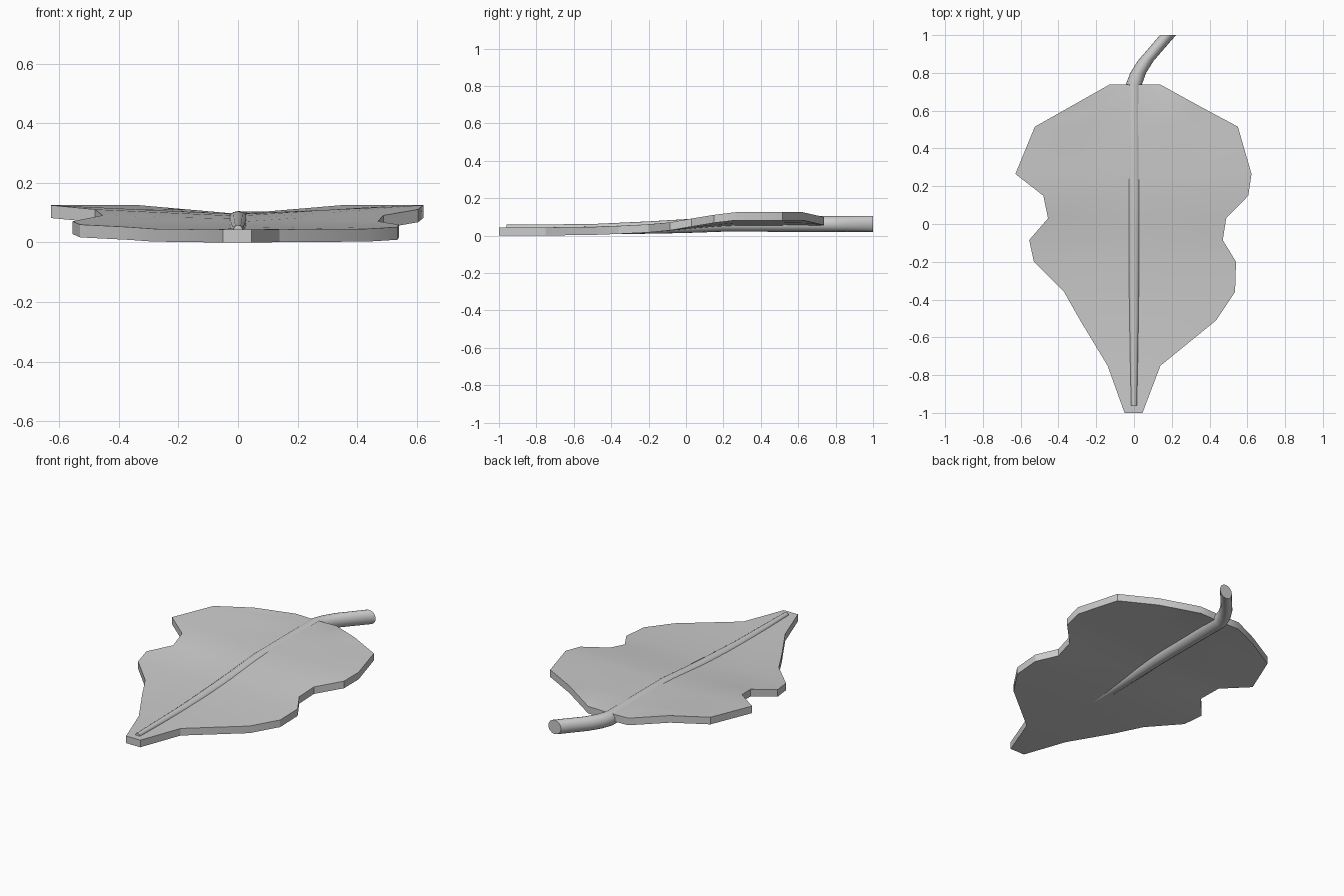
import bpy, bmesh, math
from mathutils import Vector

if "Cube" in bpy.data.objects:
    bpy.data.objects.remove(bpy.data.objects["Cube"])


def finish(name, bm):
    """Turn a bmesh into a named object with smooth faces and sharp edges."""
    bmesh.ops.recalc_face_normals(bm, faces=bm.faces[:])
    mesh = bpy.data.meshes.new(name)
    bm.to_mesh(mesh)
    bm.free()
    obj = bpy.data.objects.new(name, mesh)
    bpy.context.collection.objects.link(obj)
    bpy.ops.object.select_all(action='DESELECT')
    obj.select_set(True)
    bpy.context.view_layer.objects.active = obj
    bpy.ops.object.shade_smooth_by_angle(angle=math.radians(30))


# Leaf blade: rows of (y, left x, right x, underside z at edge, underside z at middle)
THICKNESS = 0.043
ROWS = [
    (-1.00, -0.05, 0.045, 0.000, 0.000),
    (-0.75, -0.14, 0.14, 0.001, 0.001),
    (-0.51, -0.285, 0.435, 0.003, 0.005),
    (-0.36, -0.37, 0.535, 0.009, 0.010),
    (-0.20, -0.53, 0.54, 0.017, 0.018),
    (-0.085, -0.555, 0.47, 0.028, 0.026),
    (0.03, -0.455, 0.488, 0.048, 0.036),
    (0.15, -0.48, 0.605, 0.068, 0.046),
    (0.265, -0.628, 0.622, 0.082, 0.052),
    (0.515, -0.525, 0.55, 0.082, 0.053),
    (0.625, -0.33, 0.345, 0.082, 0.053),
    (0.738, -0.13, 0.14, 0.056, 0.053),
]
bm = bmesh.new()
grid = []
for y, left, right, z_edge, z_mid in ROWS:
    half = (z_edge + z_mid) / 2
    section = [(left, z_edge), (left / 2, half), (0, z_mid),
               (right / 2, half), (right, z_edge)]
    grid.append([bm.verts.new((x, y, z)) for x, z in section])
for a, b in zip(grid, grid[1:]):
    for i in range(4):
        bm.faces.new((a[i], a[i + 1], b[i + 1], b[i]))
top = bmesh.ops.extrude_face_region(bm, geom=bm.faces[:], use_keep_orig=True)
bmesh.ops.translate(bm, vec=Vector((0, 0, THICKNESS)),
                    verts=[v for v in top["geom"] if isinstance(v, bmesh.types.BMVert)])
finish("leaf_blade", bm)

# Midrib and stem: round sections (x, y, z, radius) facing along y
SIDES = 16
PATH = [
    (0, -0.96, 0.043, 0.015),
    (0, -0.50, 0.035, 0.027),
    (0, -0.20, 0.043, 0.033),
    (0, 0.00, 0.051, 0.037),
    (0, 0.20, 0.0625, 0.0415),
    (0, 0.74, 0.0625, 0.0425),
    (0.022, 0.80, 0.0625, 0.042),
    (0.063, 0.865, 0.0625, 0.042),
    (0.18, 1.00, 0.0625, 0.0425),
]
bm = bmesh.new()
rings = []
for x, y, z, r in PATH:
    angles = [2 * math.pi * i / SIDES for i in range(SIDES)]
    rings.append([bm.verts.new((x + r * math.cos(t), y, z + r * math.sin(t)))
                  for t in angles])
for a, b in zip(rings, rings[1:]):
    for i in range(SIDES):
        j = (i + 1) % SIDES
        bm.faces.new((a[i], a[j], b[j], b[i]))
bm.faces.new(rings[0])
bm.faces.new(rings[-1])
finish("stem_and_midrib", bm)
